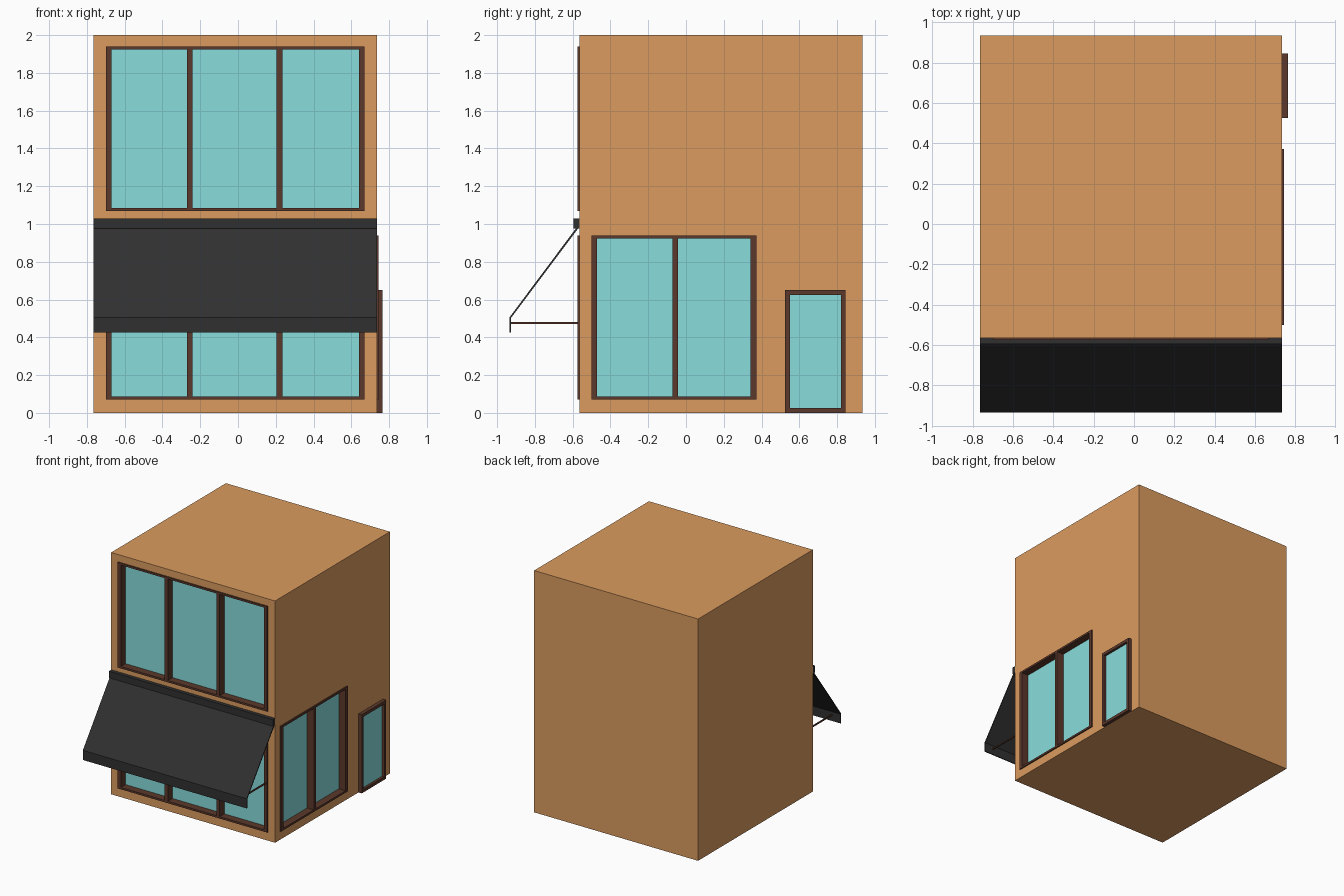
import bpy

if "Cube" in bpy.data.objects:
    bpy.data.objects.remove(bpy.data.objects["Cube"])

WALL_X, WALL_Y = 0.735, -0.565      # planes of the right and front walls


def material(name, rgb):
    m = bpy.data.materials.new(name)
    m.diffuse_color = (*rgb, 1)
    m.use_nodes = True
    m.node_tree.nodes["Principled BSDF"].inputs["Base Color"].default_value = m.diffuse_color
    return m


WALL = material("wall_orange", (0.71, 0.33, 0.115))
WOOD = material("dark_wood", (0.105, 0.04, 0.025))
GLASS = material("aqua_glass", (0.25, 0.72, 0.72))
CLOTH = material("charcoal", (0.03, 0.03, 0.03))


def box(name, lo, hi, mat=None):
    bpy.ops.mesh.primitive_cube_add(
        size=1, location=[(a + b) / 2 for a, b in zip(lo, hi)])
    ob = bpy.context.object
    ob.name = name
    ob.scale = [b - a for a, b in zip(lo, hi)]
    bpy.ops.object.transform_apply(location=False, rotation=False, scale=True)
    if mat:
        ob.data.materials.append(mat)
    return ob


def wall_box(name, side, u, z, d, mat=None):
    """Box on a wall: u along the wall, z up, d outward from the wall plane."""
    if side == "front":
        return box(name, (u[0], WALL_Y - d[1], z[0]), (u[1], WALL_Y - d[0], z[1]), mat)
    return box(name, (WALL_X + d[0], u[0], z[0]), (WALL_X + d[1], u[1], z[1]), mat)


def cut(target, cutter):
    mod = target.modifiers.new("recess", 'BOOLEAN')
    mod.object = cutter
    mod.solver = 'EXACT'
    bpy.context.view_layer.objects.active = target
    bpy.ops.object.modifier_apply(modifier=mod.name)
    bpy.data.objects.remove(cutter)


def glazing(name, side, u, z, mullions, d, pane, jamb=0.03, rail=0.016):
    """Frame of two jambs, two rails and mullions around one sheet of glass."""
    wall_box(name + "_glass", side, (u[0] + jamb, u[1] - jamb),
             (z[0] + rail, z[1] - rail), pane, GLASS)
    for label, a in (("left", u[0]), ("right", u[1] - jamb)):
        wall_box(f"{name}_jamb_{label}", side, (a, a + jamb), z, d, WOOD)
    inner = (u[0] + jamb, u[1] - jamb)
    for label, a in (("bottom", z[0]), ("top", z[1] - rail)):
        wall_box(f"{name}_rail_{label}", side, inner, (a, a + rail), d, WOOD)
    for i, c in enumerate(mullions):
        wall_box(f"{name}_mullion_{i + 1}", side, (c - 0.015, c + 0.015),
                 (z[0] + rail, z[1] - rail), d, WOOD)


# Building body
body = box("building_body", (-0.765, WALL_Y, 0), (WALL_X, 0.935, 2), WALL)

# Recessed windows
windows = [
    ("upper_window", "front", (-0.70, 0.67), (1.07, 1.94), (-0.255, 0.22)),
    ("shop_window", "front", (-0.70, 0.67), (0.07, 0.94), (-0.255, 0.22)),
    ("side_window", "right", (-0.50, 0.372), (0.07, 0.94), (-0.057,)),
]
for name, side, u, z, mullions in windows:
    cut(body, wall_box("cutter", side, u, z, (-0.06, 0.05)))
    glazing(name, side, u, z, mullions, (-0.06, 0.01), (-0.06, -0.052))

# Door standing proud of the right wall
glazing("door", "right", (0.525, 0.845), (0, 0.65), (), (0, 0.03),
        (0, 0.01), jamb=0.025, rail=0.025)

# Awning: wall bar, then sloped cloth and valance as one extruded profile
box("awning_bar", (-0.765, -0.595, 0.975), (WALL_X, WALL_Y, 1.03), CLOTH)
profile = [(-0.572, 0.975), (-0.927, 0.502), (-0.927, 0.425),
           (-0.935, 0.425), (-0.935, 0.505), (-0.584, 0.975)]
n = len(profile)
verts = [(x, y, z) for x in (-0.765, WALL_X) for y, z in profile]
faces = [(i, (i + 1) % n, (i + 1) % n + n, i + n) for i in range(n)]
faces += [tuple(reversed(range(n))), tuple(range(n, 2 * n))]
mesh = bpy.data.meshes.new("awning_cloth")
mesh.from_pydata(verts, [], faces)
mesh.materials.append(CLOTH)
cloth = bpy.data.objects.new("awning_cloth", mesh)
bpy.context.collection.objects.link(cloth)
bpy.ops.object.select_all(action='DESELECT')
cloth.select_set(True)
bpy.context.view_layer.objects.active = cloth
bpy.ops.object.mode_set(mode='EDIT')
bpy.ops.mesh.select_all(action='SELECT')
bpy.ops.mesh.normals_make_consistent(inside=False)
bpy.ops.object.mode_set(mode='OBJECT')

# Support rods from the window jambs to the valance
for label, x in (("left", -0.685), ("right", 0.655)):
    box(f"awning_rod_{label}", (x - 0.005, -0.928, 0.47),
        (x + 0.005, WALL_Y, 0.48), WOOD)
